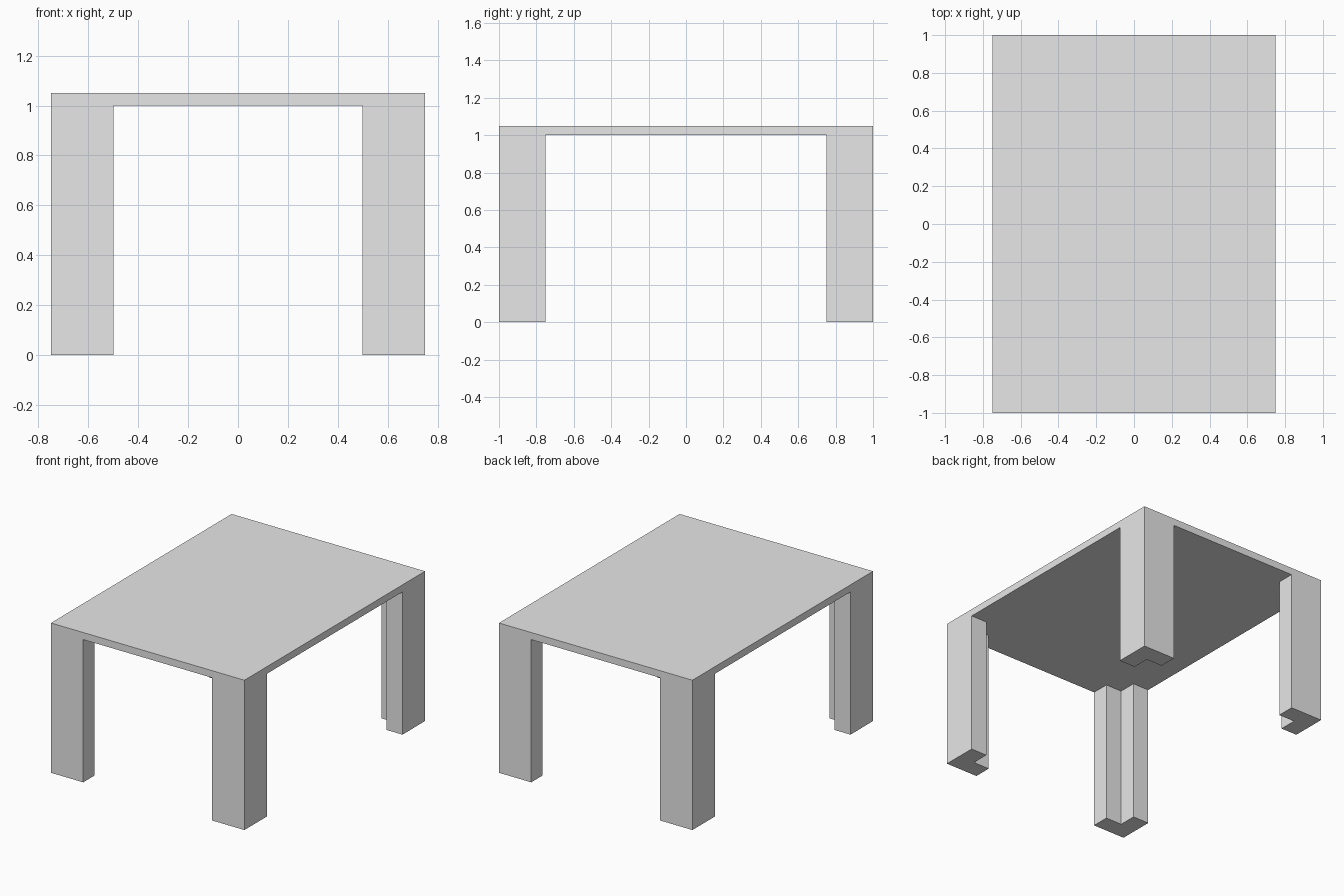
import bpy
import bmesh

WIDTH, DEPTH = 1.5, 2.0
LEG_HEIGHT, TOP_THICKNESS = 1.0, 0.05
LEG, WALL = 0.25, 0.125

cube = bpy.data.objects.get("Cube")
if cube:
    bpy.data.objects.remove(cube, do_unlink=True)

grey = bpy.data.materials.new("light grey")
grey.use_nodes = True
colour = (0.8, 0.8, 0.8, 1.0)
grey.diffuse_color = colour
grey.node_tree.nodes["Principled BSDF"].inputs["Base Color"].default_value = colour


def extrude_outline(name, outline, bottom, height):
    """Make a solid by raising a flat outline straight up."""
    bm = bmesh.new()
    face = bm.faces.new([bm.verts.new((x, y, bottom)) for x, y in outline])
    raised = bmesh.ops.extrude_face_region(bm, geom=[face], use_keep_orig=True)
    verts = [v for v in raised["geom"] if isinstance(v, bmesh.types.BMVert)]
    bmesh.ops.translate(bm, verts=verts, vec=(0, 0, height))
    bmesh.ops.recalc_face_normals(bm, faces=bm.faces)
    mesh = bpy.data.meshes.new(name)
    bm.to_mesh(mesh)
    bm.free()
    mesh.materials.append(grey)
    obj = bpy.data.objects.new(name, mesh)
    bpy.context.collection.objects.link(obj)
    return obj


# Table top
hx, hy = WIDTH / 2, DEPTH / 2
extrude_outline("table_top", [(-hx, -hy), (hx, -hy), (hx, hy), (-hx, hy)],
                LEG_HEIGHT, TOP_THICKNESS)

# L-shaped legs, measured inward from each outer corner
angle = [(0, 0), (LEG, 0), (LEG, WALL), (WALL, WALL), (WALL, LEG), (0, LEG)]
for side, sx in (("left", 1), ("right", -1)):
    for end, sy in (("front", -1), ("back", 1)):
        outline = [(sx * (hx - a), sy * (hy - b)) for a, b in angle]
        extrude_outline(f"{end}_{side}_leg", outline, 0, LEG_HEIGHT)
